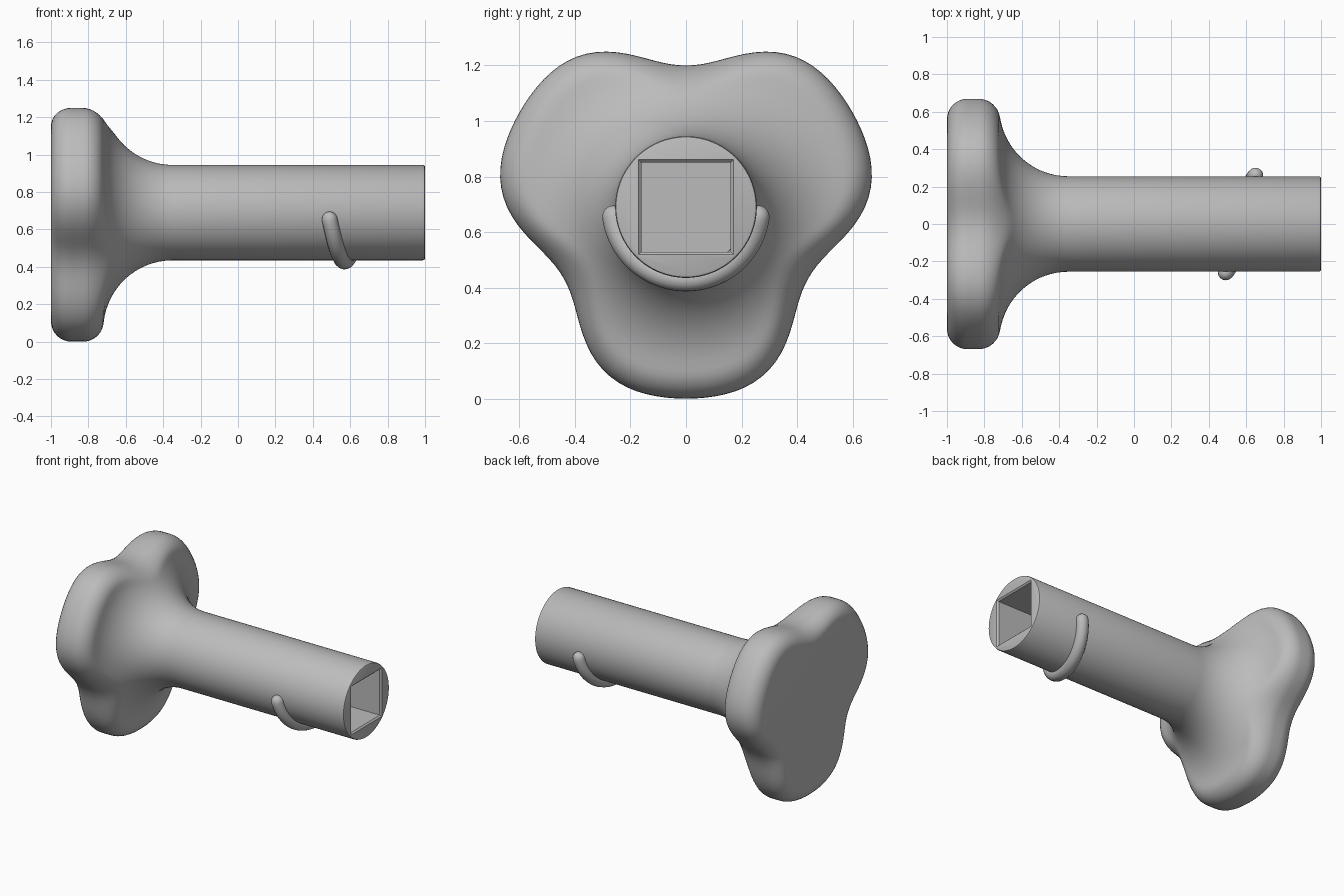
import bpy
import math
from math import cos, sin, pi, radians, sqrt

default = bpy.data.objects.get("Cube")
if default:
    bpy.data.objects.remove(default, do_unlink=True)

AXIS_Z = 0.69      # height of the shaft axis
SHAFT_R = 0.255
FILLET_R = 0.37    # sweep from shaft into the knob
FILLET_X = -0.35
ROUND = 0.11       # rounding of the knob rim

grey = bpy.data.materials.new("plain grey")
grey.use_nodes = True
grey.diffuse_color = (0.5, 0.5, 0.5, 1)
grey.node_tree.nodes["Principled BSDF"].inputs["Base Color"].default_value = (0.5, 0.5, 0.5, 1)


def loft(name, rings):
    """Skin a list of equal-length closed rings and cap both ends."""
    n = len(rings[0])
    verts = [p for ring in rings for p in ring]
    faces = [(k * n + i, k * n + (i + 1) % n, (k + 1) * n + (i + 1) % n, (k + 1) * n + i)
             for k in range(len(rings) - 1) for i in range(n)]
    faces += [tuple(reversed(range(n))), tuple(range(len(verts) - n, len(verts)))]
    mesh = bpy.data.meshes.new(name)
    mesh.from_pydata(verts, [], faces)
    mesh.materials.append(grey)
    obj = bpy.data.objects.new(name, mesh)
    bpy.context.collection.objects.link(obj)
    return obj


def activate(obj):
    bpy.ops.object.select_all(action='DESELECT')
    obj.select_set(True)
    bpy.context.view_layer.objects.active = obj


def lobe_radius(a):
    """Three-lobed outline; angle is measured from straight down."""
    t = abs((a + pi / 3) % (2 * pi / 3) - pi / 3) / (pi / 3)
    return 0.51 + 0.09 * (1 + cos(pi * t ** (1.95 - 0.75 * t)))


def bezier(p0, c, p1, steps):
    """Rounded corner from p0 to p1 around the corner point c."""
    q0, q1 = [tuple(p[i] + 0.56 * (c[i] - p[i]) for i in (0, 1)) for p in (p0, p1)]
    out = []
    for k in range(steps + 1):
        t = k / steps
        s = 1 - t
        out.append(tuple(s**3 * p0[i] + 3 * s * s * t * q0[i] + 3 * s * t * t * q1[i]
                         + t**3 * p1[i] for i in (0, 1)))
    return out


def profile(a):
    """(x, radius) section of knob and shaft at one angle."""
    r = lobe_radius(a)
    centre_r = SHAFT_R + FILLET_R
    pts = bezier((-1, r - ROUND), (-1, r), (-1 + ROUND, r), 8)
    inner = r - 0.1
    d = centre_r - inner
    depth = sqrt(FILLET_R**2 - d * d)
    face_x = FILLET_X - depth
    corner_x = face_x - 0.1 * d / depth
    pts += bezier((corner_x - 0.1, r), (corner_x, r), (face_x, inner), 8)
    start = math.acos(d / FILLET_R)
    for k in range(1, 17):
        b = start * (1 - k / 16)
        pts.append((FILLET_X - FILLET_R * sin(b), centre_r - FILLET_R * cos(b)))
    pts += [(0.99, SHAFT_R), (0.997, SHAFT_R - 0.003), (1, SHAFT_R - 0.01)]
    return pts


# Knob and shaft as one body
SIDES = 120
angles = [2 * pi * i / SIDES for i in range(SIDES)]
sections = [profile(a) for a in angles]
rings = [[(s[k][0], s[k][1] * sin(a), AXIS_Z - s[k][1] * cos(a))
          for s, a in zip(sections, angles)] for k in range(len(sections[0]))]
body = loft("knob_and_shaft", rings)

# Square socket with a chamfered mouth
square = [(-1, -1), (1, -1), (1, 1), (-1, 1)]
cutter = loft("socket_cutter", [[(x, h * y, AXIS_Z + h * z) for y, z in square]
                                for x, h in ((0.55, 0.161), (0.99, 0.161), (1.01, 0.181))])
for obj in (body, cutter):
    activate(obj)
    bpy.ops.object.mode_set(mode='EDIT')
    bpy.ops.mesh.select_all(action='SELECT')
    bpy.ops.mesh.normals_make_consistent(inside=False)
    bpy.ops.object.mode_set(mode='OBJECT')
activate(body)
cut = body.modifiers.new("socket", 'BOOLEAN')
cut.operation = 'DIFFERENCE'
cut.solver = 'EXACT'
cut.object = cutter
bpy.ops.object.modifier_apply(modifier=cut.name)
bpy.data.objects.remove(cutter, do_unlink=True)
bpy.ops.object.shade_smooth_by_angle(angle=radians(35))

# Slanted half-ring rib under the shaft, with rounded ends
RIB_R, PATH_R, SPAN = 0.042, 0.262, radians(82)
cap = RIB_R / PATH_R
stations = [(-SPAN + 2 * SPAN * k / 40, 1) for k in range(41)]
ends = [(SPAN + cap * sin(b), cos(b)) for b in (radians(d) for d in (20, 40, 60, 75, 88))]
stations = [(-a, s) for a, s in reversed(ends)] + stations + ends
curve = bpy.data.curves.new("retaining_rib", 'CURVE')
curve.dimensions = '3D'
curve.bevel_depth = RIB_R
curve.bevel_resolution = 6
curve.use_fill_caps = True
curve.materials.append(grey)
path = curve.splines.new('POLY')
path.points.add(len(stations) - 1)
for point, (a, scale) in zip(path.points, stations):
    x = 0.57 + 0.08 * max(-1, min(1, a / SPAN))
    point.co = (x, PATH_R * sin(a), AXIS_Z - PATH_R * cos(a), 1)
    point.radius = scale
rib = bpy.data.objects.new("retaining_rib", curve)
bpy.context.collection.objects.link(rib)
activate(rib)
bpy.ops.object.convert(target='MESH')
bpy.ops.object.shade_smooth_by_angle(angle=radians(60))
